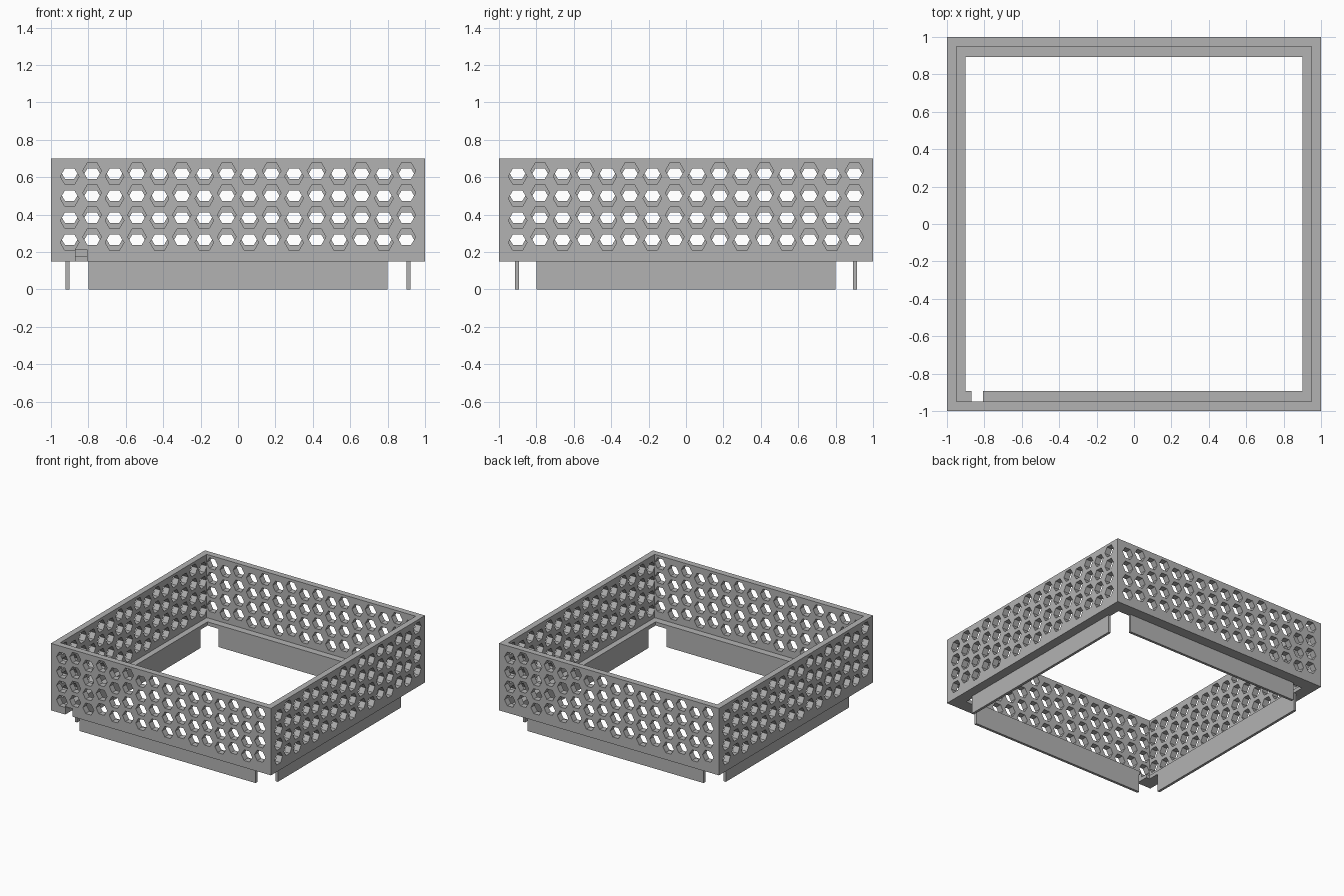
import bpy, bmesh, math
from mathutils import Matrix, Vector

cube = bpy.data.objects.get("Cube")
if cube:
    bpy.data.objects.remove(cube, do_unlink=True)

grey = bpy.data.materials.new("light grey")
grey.use_nodes = True
COLOUR = (0.45, 0.45, 0.45, 1)
grey.diffuse_color = COLOUR
grey.node_tree.nodes["Principled BSDF"].inputs["Base Color"].default_value = COLOUR

# Main dimensions
WALL_IN = 0.95               # inner face of the walls
OPEN_X, OPEN_Y = 0.902, 0.892  # floor opening
BASE, LEDGE, TOP = 0.15, 0.18, 0.70
LIP, LIP_HALF = 0.021, 0.80  # skirt thickness and half length
HEX_R, COLS, ROWS = 0.05, 16, 4
STEP_X, STEP_Z, STAGGER, FIRST_Z = 0.12, 0.1178, 0.03, 0.251


def make_object(name, bm):
    mesh = bpy.data.meshes.new(name)
    bmesh.ops.recalc_face_normals(bm, faces=bm.faces)
    bm.to_mesh(mesh)
    bm.free()
    mesh.materials.append(grey)
    obj = bpy.data.objects.new(name, mesh)
    bpy.context.collection.objects.link(obj)
    return obj


def box(name, x0, x1, y0, y1, z0, z1):
    bm = bmesh.new()
    place = (Matrix.Translation(((x0 + x1) / 2, (y0 + y1) / 2, (z0 + z1) / 2))
             @ Matrix.Diagonal((x1 - x0, y1 - y0, z1 - z0, 1)))
    bmesh.ops.create_cube(bm, size=1, matrix=place)
    return make_object(name, bm)


def hex_cutters(name, turns):
    """Staggered hexagonal prisms through the front wall, turned about z."""
    bm = bmesh.new()
    for turn in turns:
        spin = Matrix.Rotation(math.radians(turn), 4, 'Z')
        for c in range(COLS):
            for r in range(ROWS):
                x = (c - (COLS - 1) / 2) * STEP_X
                z = FIRST_Z + r * STEP_Z + (c % 2) * STAGGER
                place = (spin @ Matrix.Translation((x, -0.975, z))
                         @ Matrix.Rotation(math.pi / 2, 4, 'X'))
                # Flat-topped hexagon: corners point sideways
                ring = [[bm.verts.new(place @ Vector((HEX_R * math.cos(k * math.pi / 3),
                                                      HEX_R * math.sin(k * math.pi / 3), d)))
                         for k in range(6)] for d in (-0.04, 0.04)]
                bm.faces.new(ring[0][::-1])
                bm.faces.new(ring[1])
                for k in range(6):
                    n = (k + 1) % 6
                    bm.faces.new((ring[0][k], ring[0][n], ring[1][n], ring[1][k]))
    return make_object(name, bm)


# Perforated frame with an inner ledge
frame = box("perforated_frame", -1, 1, -1, 1, BASE, TOP)
cutters = [
    box("pocket_cutter", -WALL_IN, WALL_IN, -WALL_IN, WALL_IN, LEDGE, 1),
    box("opening_cutter", -OPEN_X, OPEN_X, -OPEN_Y, OPEN_Y, 0, 0.5),
    hex_cutters("front_back_hole_cutter", (0, 180)),
    hex_cutters("side_hole_cutter", (90, 270)),
    box("cable_notch_cutter", -0.87, -0.806, -1.1, -0.85, 0.1, 0.215),
]
for cutter in cutters:
    mod = frame.modifiers.new(cutter.name, 'BOOLEAN')
    mod.operation, mod.solver, mod.object = 'DIFFERENCE', 'EXACT', cutter

# Bake the cuts, then drop the cutters
graph = bpy.context.evaluated_depsgraph_get()
baked = bpy.data.meshes.new_from_object(frame.evaluated_get(graph))
frame.modifiers.clear()
frame.data = baked
frame.data.materials.clear()
frame.data.materials.append(grey)
for poly in frame.data.polygons:
    poly.material_index = 0
for cutter in cutters:
    bpy.data.objects.remove(cutter, do_unlink=True)

# Locating skirts below the ledge
for side, (a, b) in {"front": (-OPEN_Y - LIP, -OPEN_Y), "back": (OPEN_Y, OPEN_Y + LIP)}.items():
    box(side + "_skirt", -LIP_HALF, LIP_HALF, a, b, 0, BASE)
for side, (a, b) in {"right": (-OPEN_X - LIP, -OPEN_X), "left": (OPEN_X, OPEN_X + LIP)}.items():
    box(side + "_skirt", a, b, -LIP_HALF, LIP_HALF, 0, BASE)
